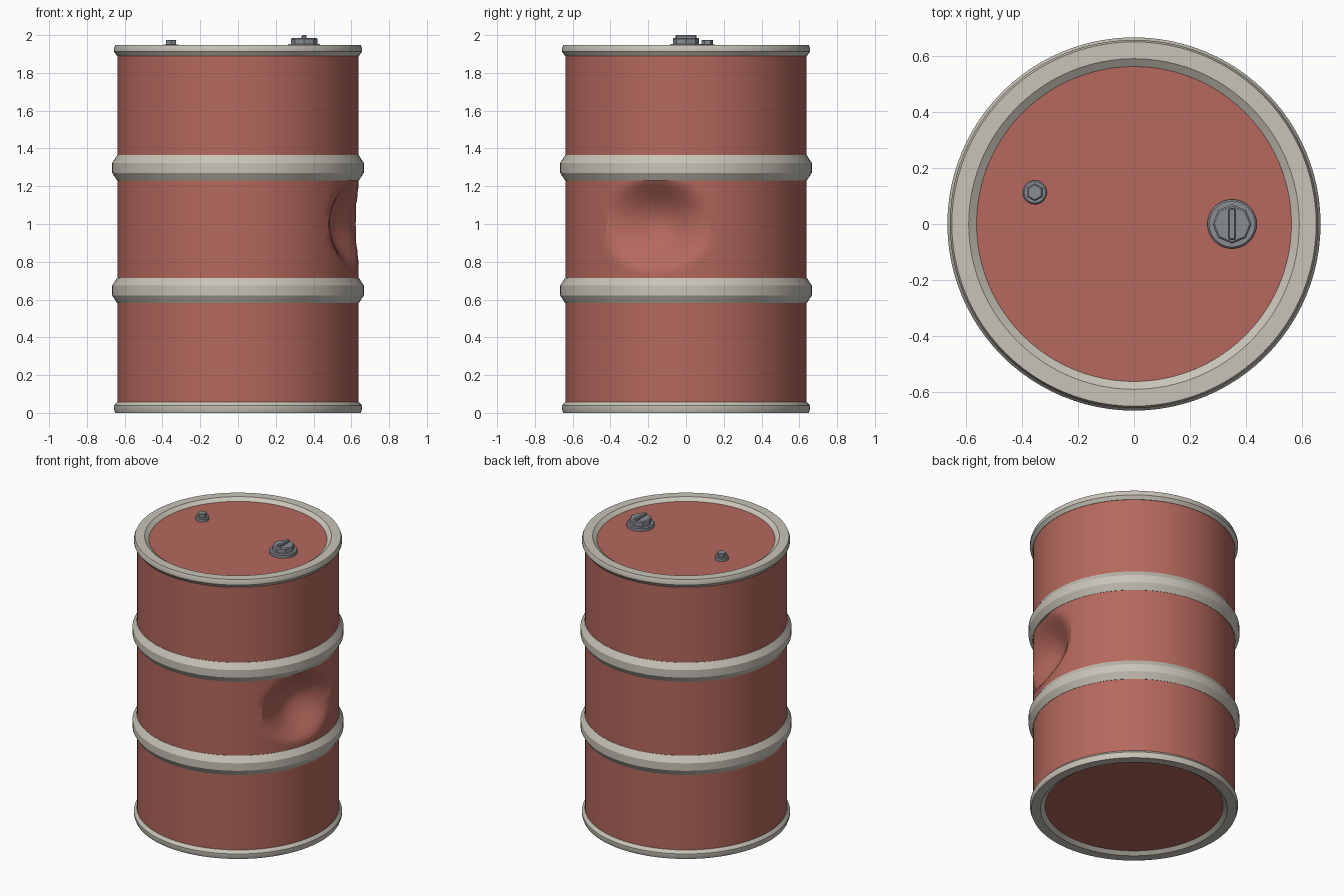
import bpy, bmesh, math

cube = bpy.data.objects.get("Cube")
if cube:
    bpy.data.objects.remove(cube)

SEGMENTS = 96
WALL = 0.638


def make_material(name, rgb):
    mat = bpy.data.materials.new(name)
    mat.use_nodes = True
    mat.diffuse_color = (*rgb, 1)
    mat.node_tree.nodes["Principled BSDF"].inputs["Base Color"].default_value = (*rgb, 1)
    return mat


red = make_material("faded red paint", (0.46, 0.14, 0.11))
cream = make_material("cream paint", (0.58, 0.55, 0.48))
steel = make_material("grey steel", (0.25, 0.265, 0.29))


def finish(name, bm, mat):
    bmesh.ops.recalc_face_normals(bm, faces=bm.faces)
    mesh = bpy.data.meshes.new(name)
    bm.to_mesh(mesh)
    bm.free()
    mesh.materials.append(mat)
    obj = bpy.data.objects.new(name, mesh)
    bpy.context.collection.objects.link(obj)
    bpy.ops.object.select_all(action="DESELECT")
    obj.select_set(True)
    bpy.context.view_layer.objects.active = obj
    bpy.ops.object.shade_smooth_by_angle(angle=math.radians(30))
    return obj


def dent(angle, z):
    """Depth of the dent pressed into the wall on the left side."""
    d2 = ((angle + 0.26) / 0.47) ** 2 + ((z - 1.0) / 0.25) ** 2
    return 0.14 * max(0, 1 - d2) ** 1.4


def lathe(name, profile, mat, closed=False, press=None):
    bm = bmesh.new()
    rings = []
    for r, z in profile:
        ring = []
        for i in range(SEGMENTS):
            a = math.tau * i / SEGMENTS - math.pi
            rad = r - press(a, z) if press else r
            ring.append(bm.verts.new((rad * math.cos(a), rad * math.sin(a), z)))
        rings.append(ring)
    pairs = list(zip(rings, rings[1:]))
    if closed:
        pairs.append((rings[-1], rings[0]))
    for low, high in pairs:
        for i in range(SEGMENTS):
            j = (i + 1) % SEGMENTS
            bm.faces.new((low[i], low[j], high[j], high[i]))
    if not closed:
        bm.faces.new(rings[0])
        bm.faces.new(rings[-1])
    return finish(name, bm, mat)


def prism(name, x, y, radius, z0, z1, sides, bevel=0.0, top=1.0):
    bm = bmesh.new()
    bmesh.ops.create_cone(bm, cap_ends=True, segments=sides, radius1=radius,
                          radius2=radius * top, depth=z1 - z0)
    bmesh.ops.translate(bm, verts=bm.verts, vec=(x, y, (z0 + z1) / 2))
    if bevel:
        edges = [e for e in bm.edges if all(v.co.z > z1 - 0.001 for v in e.verts)]
        bmesh.ops.bevel(bm, geom=edges, offset=bevel, segments=1, affect="EDGES")
    return finish(name, bm, steel)


# Drum wall, with close rows where the dent is pressed in
rows = [0.03, 0.65] + [0.72 + 0.02 * i for i in range(28)] + [1.3, 1.91]
lathe("drum_wall", [(WALL, z) for z in rows], red, press=dent)

# Recessed end panels
lathe("lid_panel", [(0.57, 1.915), (0.57, 1.927)], red)
lathe("base_panel", [(0.57, 0.02), (0.57, 0.032)], red)

# Rolled end rims
lathe("top_rim", [(0.63, 1.889), (0.64, 1.889), (0.657, 1.912), (0.657, 1.93),
                  (0.65, 1.947), (0.59, 1.947), (0.562, 1.927), (0.562, 1.91)],
      cream, closed=True)
lathe("bottom_rim", [(0.63, 0.058), (0.64, 0.058), (0.657, 0.038), (0.657, 0.02),
                     (0.65, 0), (0.59, 0), (0.562, 0.02), (0.562, 0.04)],
      cream, closed=True)

# Raised hoops around the wall
for name, mid in (("lower_hoop", 0.648), ("upper_hoop", 1.297)):
    lathe(name, [(0.62, mid - 0.067), (0.64, mid - 0.067), (0.666, mid - 0.026),
                 (0.666, mid + 0.026), (0.64, mid + 0.067), (0.62, mid + 0.067)],
          cream, closed=True)

# Large filler cap with grip bar
CAP_X = 0.35
prism("filler_flange", CAP_X, 0, 0.088, 1.925, 1.952, 32, bevel=0.006)
prism("filler_cap", CAP_X, 0, 0.07, 1.95, 1.985, 8, bevel=0.006)
bm = bmesh.new()
bmesh.ops.create_cube(bm, size=1)
bmesh.ops.scale(bm, verts=bm.verts, vec=(0.026, 0.11, 0.02))
bmesh.ops.translate(bm, verts=bm.verts, vec=(CAP_X, 0, 1.99))
bmesh.ops.bevel(bm, geom=bm.edges[:], offset=0.004, segments=1, affect="EDGES")
finish("filler_grip", bm, steel)

# Small vent plug
prism("vent_flange", -0.354, 0.113, 0.043, 1.925, 1.951, 24, bevel=0.005)
prism("vent_plug", -0.354, 0.113, 0.031, 1.95, 1.975, 6, bevel=0.004)
